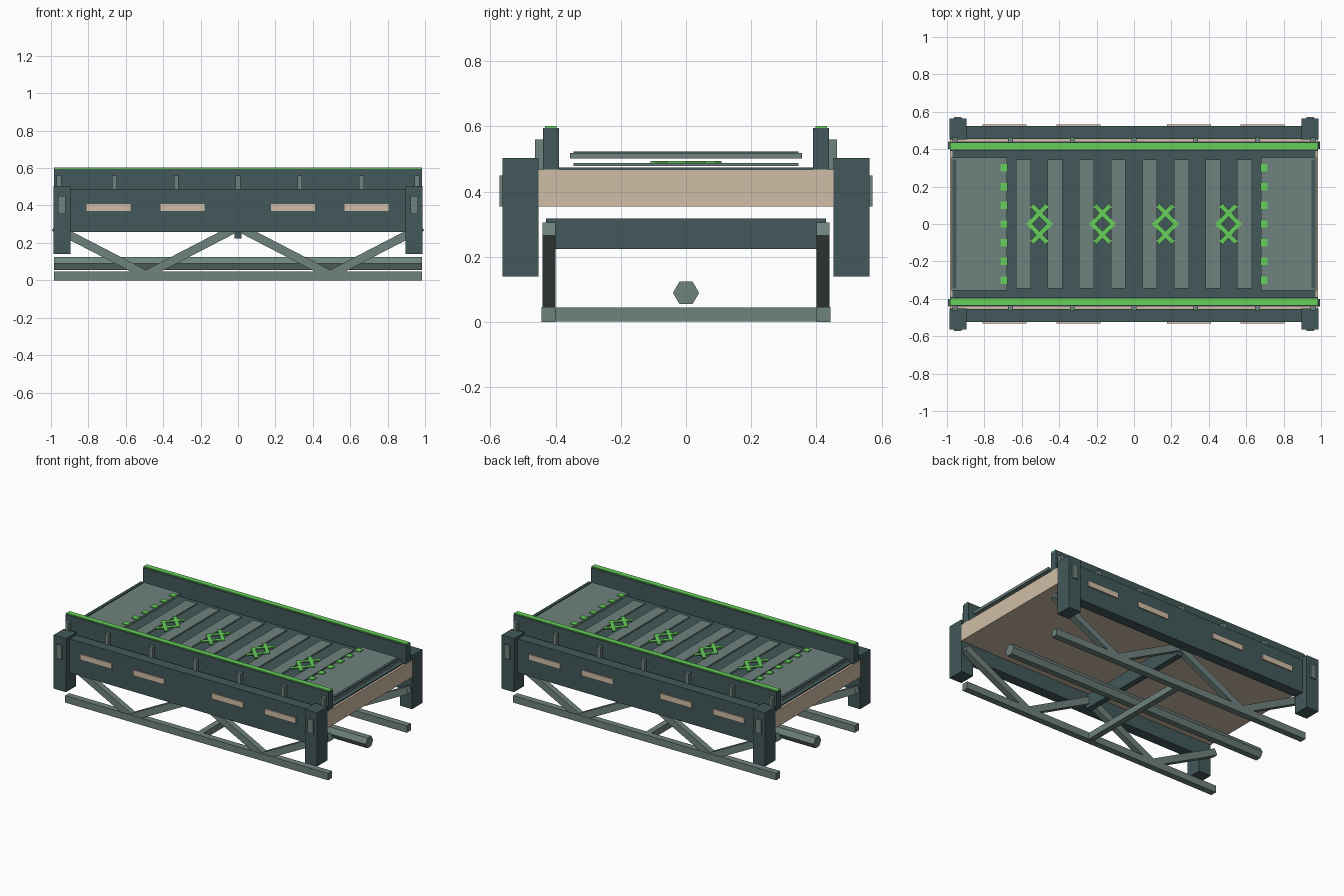
import bpy, math
from mathutils import Matrix, Vector

if "Cube" in bpy.data.objects:
    bpy.data.objects.remove(bpy.data.objects["Cube"])


def material(name, r, g, b):
    lin = [((c / 255 + 0.055) / 1.055) ** 2.4 for c in (r, g, b)]
    m = bpy.data.materials.new(name)
    m.diffuse_color = (*lin, 1)
    m.use_nodes = True
    m.node_tree.nodes["Principled BSDF"].inputs["Base Color"].default_value = m.diffuse_color
    return m


DARK = material("dark teal metal", 66, 88, 90)
LIGHT = material("grey green metal", 110, 130, 125)
BEIGE = material("beige panel", 208, 190, 167)
GREEN = material("bright green", 102, 208, 90)


def box(name, mat, x, y, z, turn=None):
    """Box from (min, max) ranges; turn = (axis, angle) about its centre."""
    lo, hi = zip(x, y, z)
    lo, hi = Vector(lo), Vector(hi)
    c, h = (lo + hi) / 2, (hi - lo) / 2
    h = Vector(abs(v) for v in h)
    rot = Matrix.Rotation(turn[1], 3, turn[0]) if turn else Matrix.Identity(3)
    v = [c + rot @ Vector((sx * h.x, sy * h.y, sz * h.z))
         for sx in (-1, 1) for sy in (-1, 1) for sz in (-1, 1)]
    f = [(0, 1, 3, 2), (4, 6, 7, 5), (0, 4, 5, 1), (2, 3, 7, 6), (0, 2, 6, 4), (1, 5, 7, 3)]
    me = bpy.data.meshes.new(name)
    me.from_pydata(v, [], f)
    me.materials.append(mat)
    ob = bpy.data.objects.new(name, me)
    bpy.context.collection.objects.link(ob)
    return ob


def mid(c, w):
    return (c - w / 2, c + w / 2)


# Deck slab and its dark top
box("deck_slab", BEIGE, (-.985, .985), (-.46, .46), (.355, .468))
box("deck_top", DARK, (-.97, .97), (-.44, .44), (.466, .475))

# Walkway slats
for i in range(8):
    box("deck_slat", LIGHT, mid((i - 3.5) * .1685, .08), (-.345, .345), (.479, .488))

# Green lattice markings: two crossing zigzags each
for i in range(4):
    cx = (i - 1.5) * .337
    for sx in (-1, 1):
        for sy in (-1, 1):
            a, b = Vector((sx * .063, -sy * .008)), Vector((-sx * .04, sy * .1))
            m, d = (a + b) / 2, b - a
            box("lattice_marking", GREEN, mid(cx + m.x, d.length), mid(m.y, .025),
                (.488, .494), ('Z', math.atan2(d.y, d.x)))

# Raised end plates with dark lip and green dashes
for s in (-1, 1):
    box("end_plate", LIGHT, (s * .68, s * .975), (-.355, .355), (.502, .518))
    box("end_lip", DARK, (s * .95, s * .97), (-.345, .345), (.517, .524))
    for k in range(7):
        box("end_dash", GREEN, mid(s * .695, .038), mid((k - 3) * .1, .04), (.517, .524))

for s in (-1, 1):
    # Railing wall with green cap and brackets
    box("rail_wall", DARK, (-.985, .985), (s * .39, s * .438), (.468, .595))
    box("rail_cap", GREEN, (-.985, .985), (s * .397, s * .432), (.594, .602))
    for x in (-.957, -.66, -.33, 0, .33, .66, .957):
        box("rail_bracket", LIGHT, mid(x, .025), (s * .436, s * .463), (.468, .56))

    # Side girder with beige light strips
    box("side_girder", DARK, (-.985, .985), (s * .455, s * .525), (.257, .487))
    for x in (-.692, -.297, .293, .688):
        box("girder_strip", BEIGE, mid(x, .235), (s * .524, s * .533), (.37, .408))

    # Corner posts with plates
    for t in (-1, 1):
        box("corner_post", DARK, (t * .895, t * .987), (s * .453, s * .563), (.14, .503))
        box("post_plate", LIGHT, mid(t * .942, .04), (s * .562, s * .572), (.355, .45))

    # Truss: bottom chord and diagonals
    box("bottom_chord", LIGHT, (-.985, .985), (s * .40, s * .443), (0, .047))
    for i in range(4):
        dx, dz = .4925, .255 * (-1 if i % 2 == 0 else 1)
        box("truss_diagonal", LIGHT, mid((i - 1.5) * .4925, math.hypot(dx, dz)),
            (s * .40, s * .44), mid(.1575, .045), ('Y', -math.atan2(dz, dx)))

# Cross members
box("upper_crossbeam", DARK, mid(0, .04), (-.43, .43), (.224, .318))
box("lower_crossbeam", LIGHT, mid(0, .04), (-.41, .41), (.002, .045))

# Hexagonal pipe under the deck
bpy.ops.mesh.primitive_cylinder_add(vertices=6, radius=.04, depth=1.97, location=(0, 0, .09))
pipe = bpy.context.object
pipe.name = "under_pipe"
pipe.data.transform(Matrix.Rotation(math.pi / 2, 4, 'Y'))
pipe.data.materials.append(LIGHT)
# Orient so corners point sideways
ys = max(abs(v.co.y) for v in pipe.data.vertices)
if ys < .039:
    pipe.data.transform(Matrix.Rotation(math.pi / 6, 4, 'X'))
